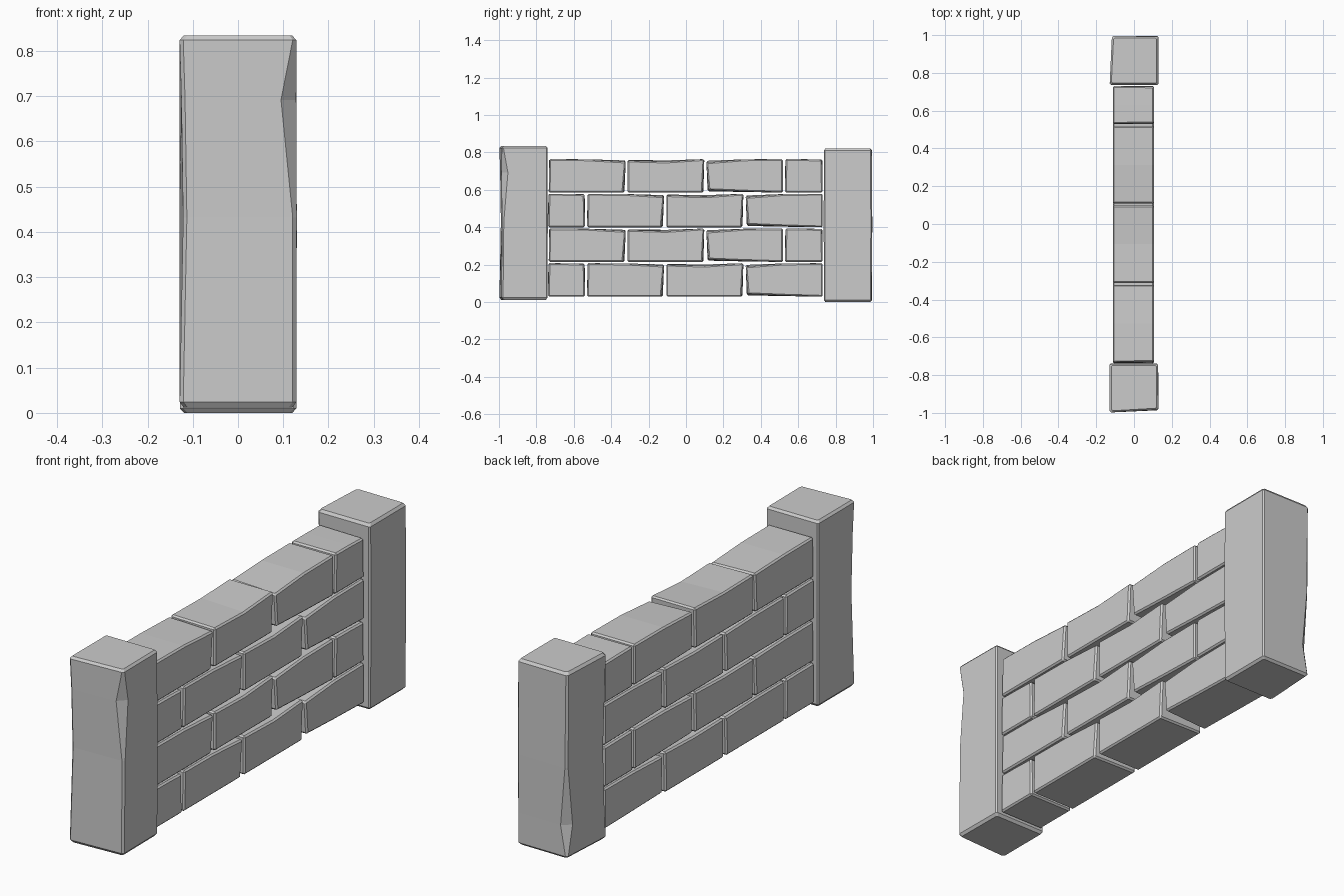
import bpy, bmesh
from mathutils import Vector

if "Cube" in bpy.data.objects:
    bpy.data.objects.remove(bpy.data.objects["Cube"])


def finish(bm, name):
    bmesh.ops.recalc_face_normals(bm, faces=bm.faces)
    mesh = bpy.data.meshes.new(name)
    bm.to_mesh(mesh)
    bm.free()
    obj = bpy.data.objects.new(name, mesh)
    bpy.context.collection.objects.link(obj)
    return obj


# Rough-hewn pillar: stacked chamfered squares, one corner deeply chipped
def pillar(name, cy, z0, flipped=False):
    h, half = 0.822, 0.129
    # height, inset, chip chamfer, dent of the near corner, skew of the chipped corner
    levels = [(0, .009, .008, 0, .012), (.012, 0, .008, 0, .012),
              (.42, -.001, .009, .009, .016), (.68, 0, .034, .004, .012),
              (h - .01, 0, .008, 0, .014), (h, .009, .006, 0, .014)]
    bm = bmesh.new()
    rings = []
    for z, inset, chip, dent, skew in levels:
        a = half - inset
        corners = [(-a + dent, -a + dent, .008), (a, -a + skew, chip),
                   (a - .002, a, .006), (-a, a, .006)]
        ring = []
        for i, (x, y, c) in enumerate(corners):
            p = Vector((x, y, z))
            for j in (i - 1, (i + 1) % 4):
                q = Vector((corners[j][0], corners[j][1], z))
                ring.append(p + (q - p).normalized() * c)
        # The far pillar is the same stone turned over
        if flipped:
            ring = [Vector((p.y, p.x, h - p.z)) for p in ring]
        rings.append([bm.verts.new(p + Vector((0, cy, z0))) for p in ring])
    for lo, hi in zip(rings, rings[1:]):
        for i in range(8):
            j = (i + 1) % 8
            bm.faces.new((lo[i], lo[j], hi[j], hi[i]))
    bm.faces.new(rings[0])
    bm.faces.new(rings[-1])
    return finish(bm, name)


# Brick: side profile with a middle break, dented more on the +x side
def brick(name, y0, y1, z0, z1, dents):
    ym = (y0 + y1) / 2
    outline = [(y0, z0), (ym, z0), (y1, z0), (y1, z1), (ym, z1), (y0, z1)]
    bm = bmesh.new()
    rings = []
    for x, k in ((-.112, .5), (.106, 1)):
        rings.append([bm.verts.new((x, y + dy * k, z + dz * k))
                      for (y, z), (dy, dz) in zip(outline, dents)])
    a, b = rings
    for i in range(6):
        j = (i + 1) % 6
        bm.faces.new((a[i], a[j], b[j], b[i]))
    bm.faces.new(a)
    bm.faces.new(b)
    bmesh.ops.recalc_face_normals(bm, faces=bm.faces)
    sharp = [e for e in bm.edges if e.calc_face_angle() > .6]
    bmesh.ops.bevel(bm, geom=sharp, offset=.007, segments=1, affect='EDGES')
    return finish(bm, name)


pillar("front_pillar", -.869, .012)
pillar("back_pillar", .866, 0, flipped=True)

# Wear patterns: offsets of bottom left/mid/right, then top right/mid/left
HALF = [(0, 0), (0, 0), (0, 0), (-.003, -.004), (0, -.001), (.004, 0)]
SLANT = [(0, 0), (0, 0), (-.014, 0), (0, -.014), (0, -.002), (.004, 0)]
SAG = [(0, 0), (0, 0), (-.010, 0), (0, 0), (0, -.014), (0, -.008)]
TILT = [(.012, .014), (0, .006), (0, 0), (0, 0), (0, -.002), (0, -.018)]

# Two alternating courses
lower = [(-.738, -.540, HALF), (-.529, -.117, SLANT), (-.105, .307, SAG), (.319, .731, TILT)]
upper = [(-.734, -.322, SLANT), (-.312, .098, SAG), (.109, .518, TILT), (.529, .731, HALF)]
for row in range(4):
    z = .029 + row * .1855
    for n, (y0, y1, dents) in enumerate(upper if row % 2 else lower):
        brick(f"brick_row{row + 1}_{n + 1}", y0, y1, z, z + .179, dents)
